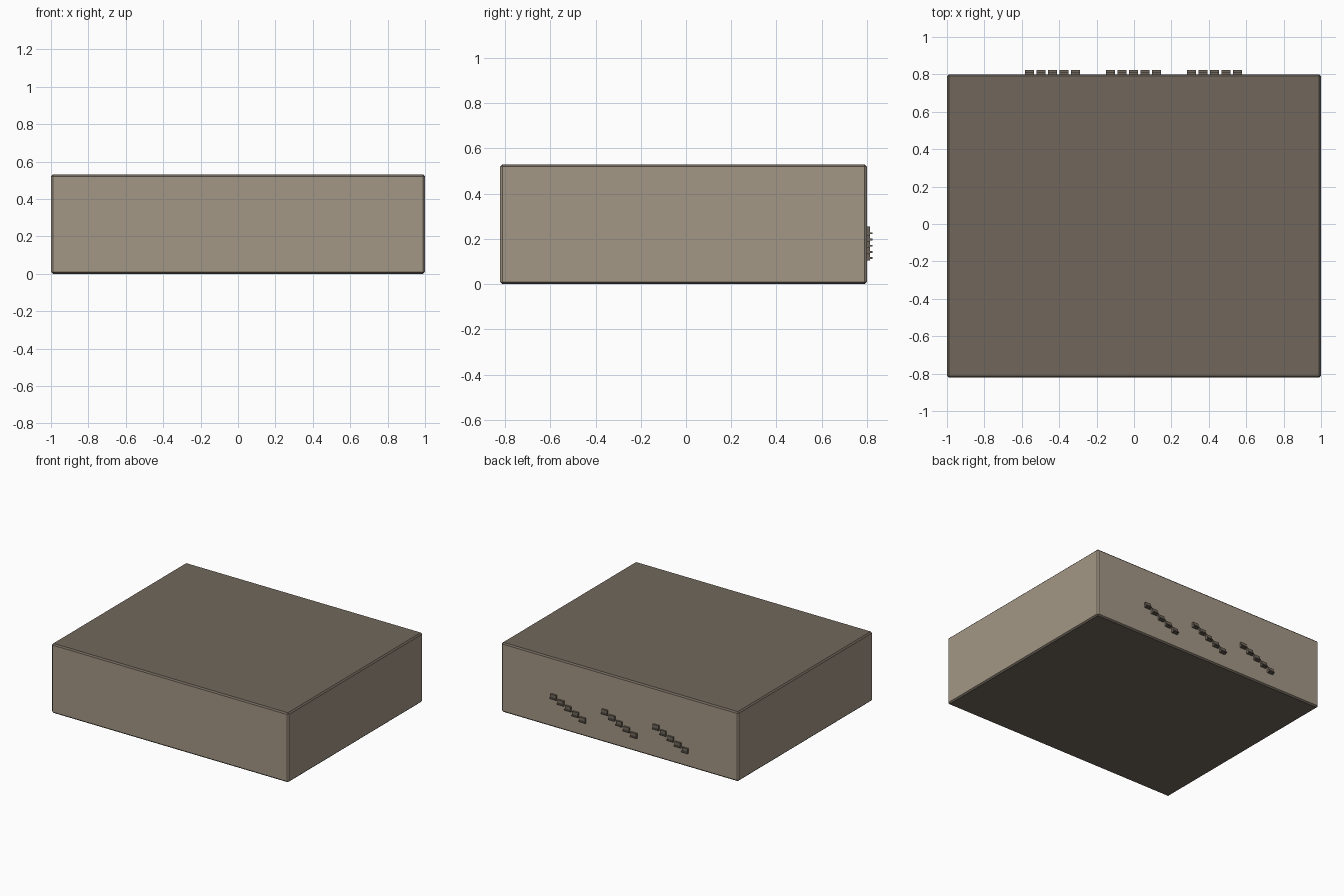
import bpy
import bmesh
from mathutils import Vector

if "Cube" in bpy.data.objects:
    bpy.data.objects.remove(bpy.data.objects["Cube"])


def material(name, rgb):
    m = bpy.data.materials.new(name)
    m.diffuse_color = (*rgb, 1)
    m.use_nodes = True
    m.node_tree.nodes["Principled BSDF"].inputs["Base Color"].default_value = m.diffuse_color
    return m


side_tan = material("warm_tan", (0.37, 0.31, 0.24))
dark_tan = material("dark_taupe", (0.165, 0.137, 0.107))


def add_box(bm, lo, hi):
    """Add an axis-aligned box between two corners."""
    lo, hi = Vector(lo), Vector(hi)
    verts = bmesh.ops.create_cube(bm, size=1)["verts"]
    for v in verts:
        v.co = (lo + hi) / 2 + Vector(a * b for a, b in zip(v.co, hi - lo))


def finish(bm, name, mats):
    mesh = bpy.data.meshes.new(name)
    bm.to_mesh(mesh)
    bm.free()
    for m in mats:
        mesh.materials.append(m)
    ob = bpy.data.objects.new(name, mesh)
    bpy.context.collection.objects.link(ob)
    return ob


# Main case: chamfered box, darker on top, bottom and their chamfers
bm = bmesh.new()
add_box(bm, (-1, -0.822, 0), (1, 0.80, 0.53))
bmesh.ops.bevel(bm, geom=bm.edges[:], offset=0.01, segments=1, affect='EDGES')
bm.normal_update()
for f in bm.faces:
    f.material_index = 1 if abs(f.normal.z) > 0.5 else 0
finish(bm, "case", [side_tan, dark_tan])

# Back studs: three slanting rows of five, each a block with a thin lower lip
for row, centre in enumerate((-0.435, -0.002, 0.43)):
    bm = bmesh.new()
    for i in range(-2, 3):
        x, z = centre + 0.0615 * i, 0.18 + 0.0275 * i
        add_box(bm, (x - 0.024, 0.795, z - 0.02), (x + 0.024, 0.813, z + 0.02))
        add_box(bm, (x - 0.024, 0.805, z - 0.014), (x + 0.024, 0.824, z - 0.006))
    finish(bm, f"stud_row_{row + 1}", [dark_tan])
